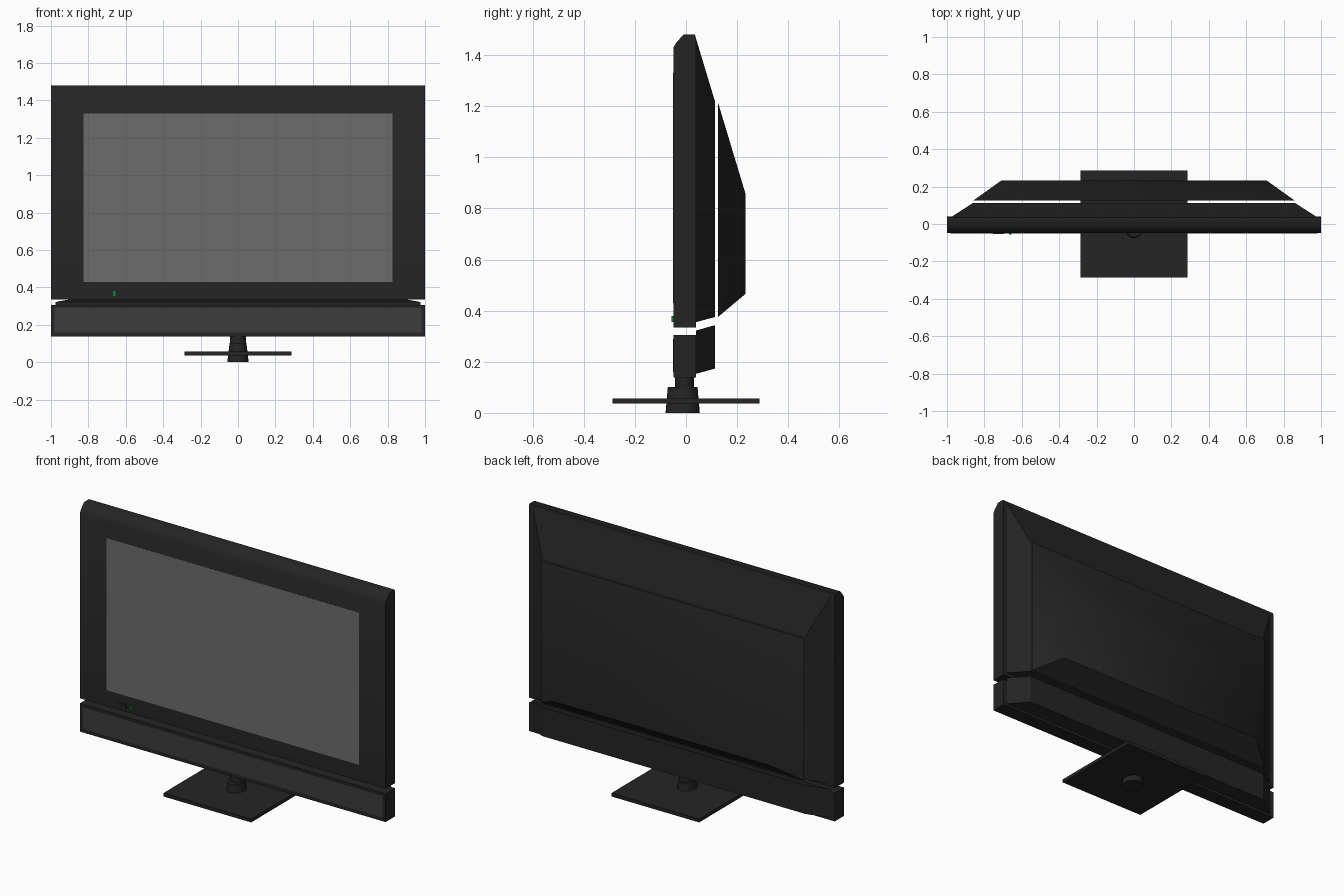
import bpy, bmesh, math

if "Cube" in bpy.data.objects:
    bpy.data.objects.remove(bpy.data.objects["Cube"])


def material(name, rgb):
    m = bpy.data.materials.new(name)
    m.diffuse_color = (*rgb, 1)
    m.use_nodes = True
    m.node_tree.nodes["Principled BSDF"].inputs["Base Color"].default_value = m.diffuse_color
    return m


BLACK = material("black_plastic", (0.018, 0.018, 0.018))
GRILLE = material("dark_grey", (0.045, 0.045, 0.045))
GLASS = material("screen_grey", (0.15, 0.15, 0.15))
GREEN = material("green_light", (0.0, 0.25, 0.05))


def loft(name, rings, mat, smooth=None):
    """Skin a list of equal-length point rings and cap both ends."""
    bm = bmesh.new()
    loops = [[bm.verts.new(p) for p in ring] for ring in rings]
    n = len(loops[0])
    for a, b in zip(loops, loops[1:]):
        for i in range(n):
            j = (i + 1) % n
            bm.faces.new((a[i], a[j], b[j], b[i]))
    bm.faces.new(loops[0])
    bm.faces.new(loops[-1])
    bmesh.ops.recalc_face_normals(bm, faces=bm.faces)
    me = bpy.data.meshes.new(name)
    bm.to_mesh(me)
    bm.free()
    me.materials.append(mat)
    ob = bpy.data.objects.new(name, me)
    bpy.context.collection.objects.link(ob)
    if smooth:
        bpy.ops.object.select_all(action='DESELECT')
        ob.select_set(True)
        bpy.context.view_layer.objects.active = ob
        bpy.ops.object.shade_smooth_by_angle(angle=math.radians(smooth))
    return ob


def rect(x0, x1, y, z0, z1):
    return [(x0, y, z0), (x1, y, z0), (x1, y, z1), (x0, y, z1)]


def box(name, x, y, z, mat):
    return loft(name, [rect(*x, y[0], *z), rect(*x, y[1], *z)], mat)


def taper(name, front, back, mat, smooth=None):
    """Tapered housing; each end is (half width, y, bottom, top)."""
    return loft(name, [rect(-w, w, y, a, b) for w, y, a, b in (front, back)], mat, smooth)


def oval(rx, ry, yc, z, n=24):
    return [(rx * math.cos(2 * math.pi * i / n),
             yc + ry * math.sin(2 * math.pi * i / n), z) for i in range(n)]


# Screen frame: side profile with a chamfered top front edge, swept across x
profile = [(-0.049, 0.335), (-0.049, 1.43), (-0.037, 1.45), (-0.01, 1.48),
           (0.035, 1.48), (0.039, 1.465), (0.039, 0.335)]
loft("screen_frame", [[(x, y, z) for y, z in profile] for x in (-1, 1)], BLACK, 50)

# Display panel, flush with the frame front
box("screen", (-0.825, 0.825), (-0.05, -0.04), (0.43, 1.33), GLASS)

# Tapered rear housings, separated by a narrow gap
taper("rear_housing", (0.975, 0.039, 0.355, 1.465), (0.86, 0.113, 0.375, 1.22), BLACK)
taper("rear_cover", (0.86, 0.125, 0.375, 1.215), (0.71, 0.232, 0.465, 0.86), BLACK, 40)

# Speaker bar with front grille and tapered rear box
box("speaker_bar", (-1, 1), (-0.049, 0.039), (0.138, 0.305), BLACK)
box("speaker_grille", (-0.98, 0.98), (-0.0505, -0.04), (0.16, 0.29), GRILLE)
taper("speaker_rear", (0.975, 0.039, 0.153, 0.322), (0.86, 0.113, 0.173, 0.343), BLACK)

# Stand: neck, flared collar and square plate
loft("stand_neck", [oval(0.042, 0.038, -0.006, z) for z in (0.09, 0.145)], BLACK, 40)
loft("stand_collar", [oval(0.057, 0.067, -0.013, 0),
                      oval(0.045, 0.058, -0.013, 0.102)], BLACK, 40)
box("base_plate", (-0.287, 0.287), (-0.287, 0.287), (0.036, 0.056), BLACK)

# Power button and indicator light
box("power_button", (-0.755, -0.695), (-0.054, -0.04), (0.355, 0.38), BLACK)
box("indicator_light", (-0.667, -0.655), (-0.056, -0.04), (0.355, 0.38), GREEN)
